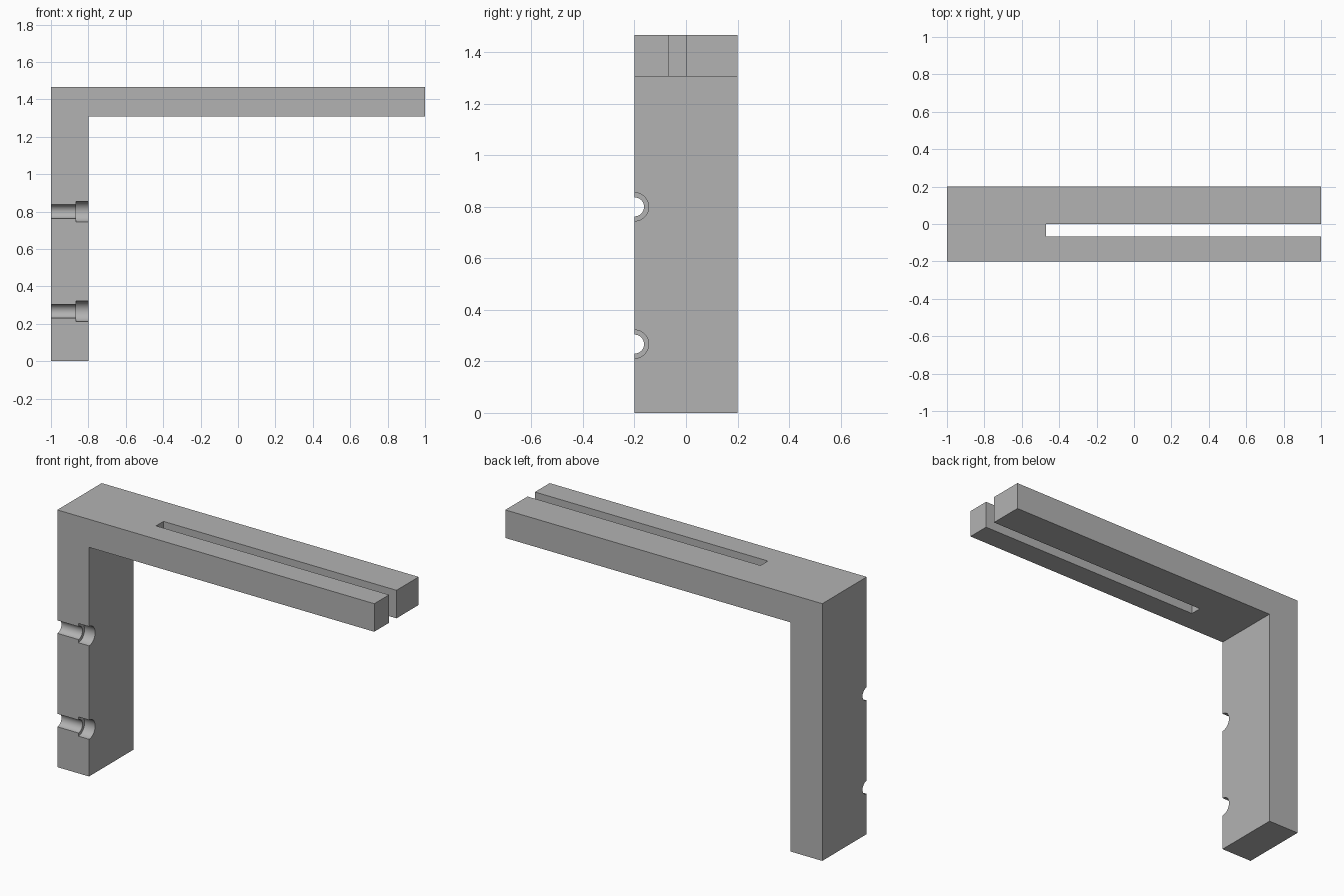
import bpy, bmesh, math
from mathutils import Matrix, Vector

if "Cube" in bpy.data.objects:
    bpy.data.objects.remove(bpy.data.objects["Cube"])

HEIGHT, ARM_BOTTOM, HALF_DEPTH = 1.467, 1.307, 0.2
COLUMN_INNER, SEAT = -0.8, -0.867

grey = bpy.data.materials.new("plain grey")
grey.use_nodes = True
grey.diffuse_color = (0.45, 0.45, 0.45, 1)
grey.node_tree.nodes["Principled BSDF"].inputs["Base Color"].default_value = grey.diffuse_color


def make_object(name, bm):
    bmesh.ops.recalc_face_normals(bm, faces=bm.faces)
    mesh = bpy.data.meshes.new(name)
    bm.to_mesh(mesh)
    bm.free()
    mesh.materials.append(grey)
    obj = bpy.data.objects.new(name, mesh)
    bpy.context.scene.collection.objects.link(obj)
    return obj


def box(name, low, high):
    low, high = Vector(low), Vector(high)
    bm = bmesh.new()
    bmesh.ops.create_cube(bm, size=1, matrix=Matrix.Translation((low + high) / 2)
                          @ Matrix.Diagonal((*(high - low), 1)))
    return make_object(name, bm)


def rod(name, x0, x1, radius, z):
    # Cylinder along x, centred on the front face
    bm = bmesh.new()
    matrix = Matrix.Translation(((x0 + x1) / 2, -HALF_DEPTH, z)) @ Matrix.Rotation(math.pi / 2, 4, "Y")
    bmesh.ops.create_cone(bm, cap_ends=True, segments=48, radius1=radius,
                          radius2=radius, depth=x1 - x0, matrix=matrix)
    return make_object(name, bm)


def cut(target, cutter):
    cutter.hide_render = True
    mod = target.modifiers.new("cut", "BOOLEAN")
    mod.operation, mod.solver, mod.object = "DIFFERENCE", "EXACT", cutter
    bpy.context.view_layer.objects.active = target
    bpy.ops.object.modifier_apply(modifier=mod.name)
    bpy.data.objects.remove(cutter)


# L-shaped bracket: side profile extruded through its depth
profile = [(-1, 0), (COLUMN_INNER, 0), (COLUMN_INNER, ARM_BOTTOM),
           (1, ARM_BOTTOM), (1, HEIGHT), (-1, HEIGHT)]
bm = bmesh.new()
face = bm.faces.new([bm.verts.new((x, -HALF_DEPTH, z)) for x, z in profile])
extruded = bmesh.ops.extrude_face_region(bm, geom=[face])["geom"]
bmesh.ops.translate(bm, vec=(0, 2 * HALF_DEPTH, 0),
                    verts=[v for v in extruded if isinstance(v, bmesh.types.BMVert)])
bracket = make_object("bracket", bm)

# Open-ended slot along the arm
cut(bracket, box("slot_cutter", (-0.47, -0.067, 1.2), (1.1, 0, 1.6)))

# Half-open screw holes with counterbores
for z in (0.267, 0.8):
    cut(bracket, rod("screw_hole_cutter", -1.1, -0.7, 0.037, z))
    cut(bracket, rod("counterbore_cutter", SEAT, -0.7, 0.055, z))

# Smooth only the hole walls
bpy.ops.object.select_all(action="DESELECT")
bracket.select_set(True)
bpy.context.view_layer.objects.active = bracket
bpy.ops.object.shade_smooth_by_angle(angle=math.radians(30))
